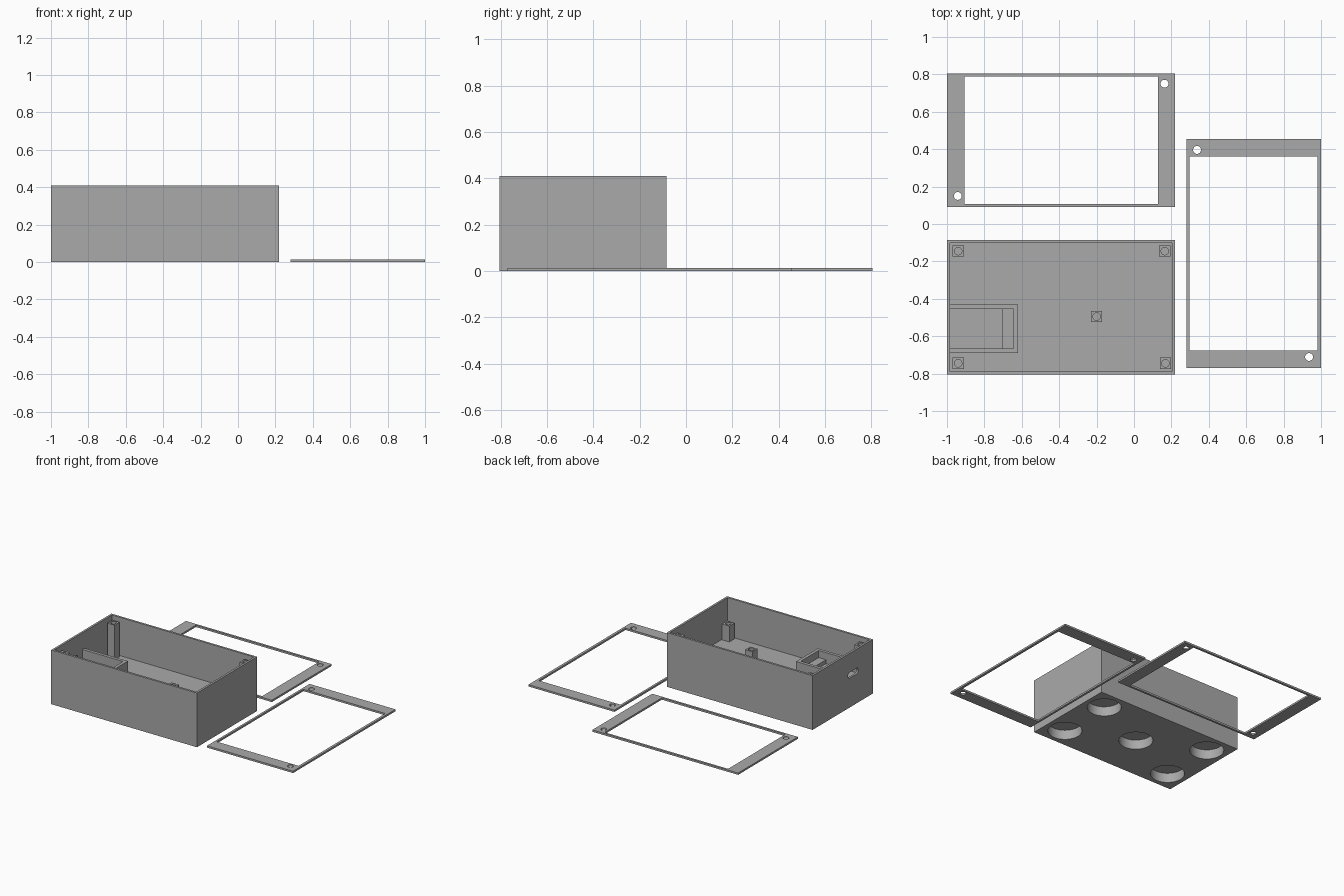
import bpy
import bmesh
from math import radians
from mathutils import Matrix

cube = bpy.data.objects.get("Cube")
if cube:
    bpy.data.objects.remove(cube, do_unlink=True)

# One grey plastic for everything
grey = bpy.data.materials.new("grey plastic")
grey.use_nodes = True
COLOUR = (0.4, 0.4, 0.4, 1)
grey.diffuse_color = COLOUR
grey.node_tree.nodes["Principled BSDF"].inputs["Base Color"].default_value = COLOUR


def finish(name, bm):
    mesh = bpy.data.meshes.new(name)
    bm.to_mesh(mesh)
    bm.free()
    mesh.materials.append(grey)
    obj = bpy.data.objects.new(name, mesh)
    bpy.context.collection.objects.link(obj)
    return obj


def block(name, x, y, z):
    """Box given by its (min, max) range on each axis."""
    bm = bmesh.new()
    bmesh.ops.create_cube(bm, size=1)
    for v in bm.verts:
        v.co = [r[0] + (c + 0.5) * (r[1] - r[0]) for c, r in zip(v.co, (x, y, z))]
    return finish(name, bm)


def rod(name, centre, radius, z, sides=48):
    """Upright cylinder from z[0] to z[1]."""
    bm = bmesh.new()
    place = Matrix.Translation((centre[0], centre[1], sum(z) / 2))
    bmesh.ops.create_cone(bm, cap_ends=True, segments=sides, radius1=radius,
                          radius2=radius, depth=z[1] - z[0], matrix=place)
    return finish(name, bm)


def select(obj):
    bpy.ops.object.select_all(action='DESELECT')
    obj.select_set(True)
    bpy.context.view_layer.objects.active = obj


def cut(obj, cutters):
    """Subtract each cutter, then remove it."""
    select(obj)
    for cutter in cutters:
        mod = obj.modifiers.new("cut", 'BOOLEAN')
        mod.operation = 'DIFFERENCE'
        mod.solver = 'EXACT'
        mod.object = cutter
        bpy.ops.object.modifier_apply(modifier=mod.name)
        bpy.data.objects.remove(cutter, do_unlink=True)
    select(obj)
    bpy.ops.object.shade_smooth_by_angle(angle=radians(30))


WALL = 0.016
FLOOR = 0.12
X0, X1, Y0, Y1, TOP = -1.0, 0.22, -0.805, -0.085, 0.41
CX, CY = (X0 + X1) / 2, (Y0 + Y1) / 2

# Open case with round magnet recesses underneath
shell = block("case", (X0, X1), (Y0, Y1), (0, TOP))
cutters = [block("cavity", (X0 + WALL, X1 - WALL), (Y0 + WALL, Y1 - WALL), (FLOOR, 0.6))]
spots = [(0, 0)] + [(sx * 0.46, sy * 0.21) for sx in (-1, 1) for sy in (-1, 1)]
for dx, dy in spots:
    cutters.append(rod("recess", (CX + dx, CY + dy), 0.117, (-0.1, 0.072), 64))

# Rounded socket opening in the end wall
slot = block("slot", (-1.1, -0.95), (-0.63, -0.51), (0.222, 0.266))
bevel = slot.modifiers.new("round", 'BEVEL')
bevel.width, bevel.segments = 0.016, 4
bevel.limit_method = 'ANGLE'
cutters.append(slot)
cut(shell, cutters)

# Screw posts
posts = [("back_right_post", -0.94, -0.145, 0.38), ("back_left_post", 0.165, -0.145, 0.38),
         ("front_right_post", -0.94, -0.745, 0.38), ("front_left_post", 0.168, -0.745, 0.24),
         ("middle_post", -0.2, -0.495, 0.24)]
for name, x, y, top in posts:
    post = block(name, (x - 0.03, x + 0.03), (y - 0.03, y + 0.03), (FLOOR - 0.01, top))
    cut(post, [rod("screw_hole", (x, y), 0.02, (top - 0.1, top + 0.1), 32)])

# Circuit board cradle beside the socket opening
cradle = block("board_cradle", (X0 + WALL, -0.62), (-0.69, -0.43), (FLOOR, 0.284))
cut(cradle, [block("tray", (-1.05, -0.705), (-0.666, -0.454), (0.2, 0.5)),
             block("ledge", (-0.72, -0.644), (-0.666, -0.454), (0.23, 0.5))])


# Flat lid frames with two screw holes at opposite corners
def lid_frame(name, x, y, open_x, open_y, holes):
    lid = block(name, x, y, (0, 0.014))
    cutters = [block("window", open_x, open_y, (-0.1, 0.1))]
    cutters += [rod("screw_hole", h, 0.021, (-0.1, 0.1), 32) for h in holes]
    cut(lid, cutters)


lid_frame("back_lid_frame", (-1, 0.22), (0.09, 0.805), (-0.905, 0.128), (0.106, 0.789),
          [(-0.942, 0.15), (0.163, 0.75)])
lid_frame("side_lid_frame", (0.28, 1), (-0.77, 0.455), (0.296, 0.981), (-0.677, 0.36),
          [(0.337, 0.396), (0.936, -0.711)])
